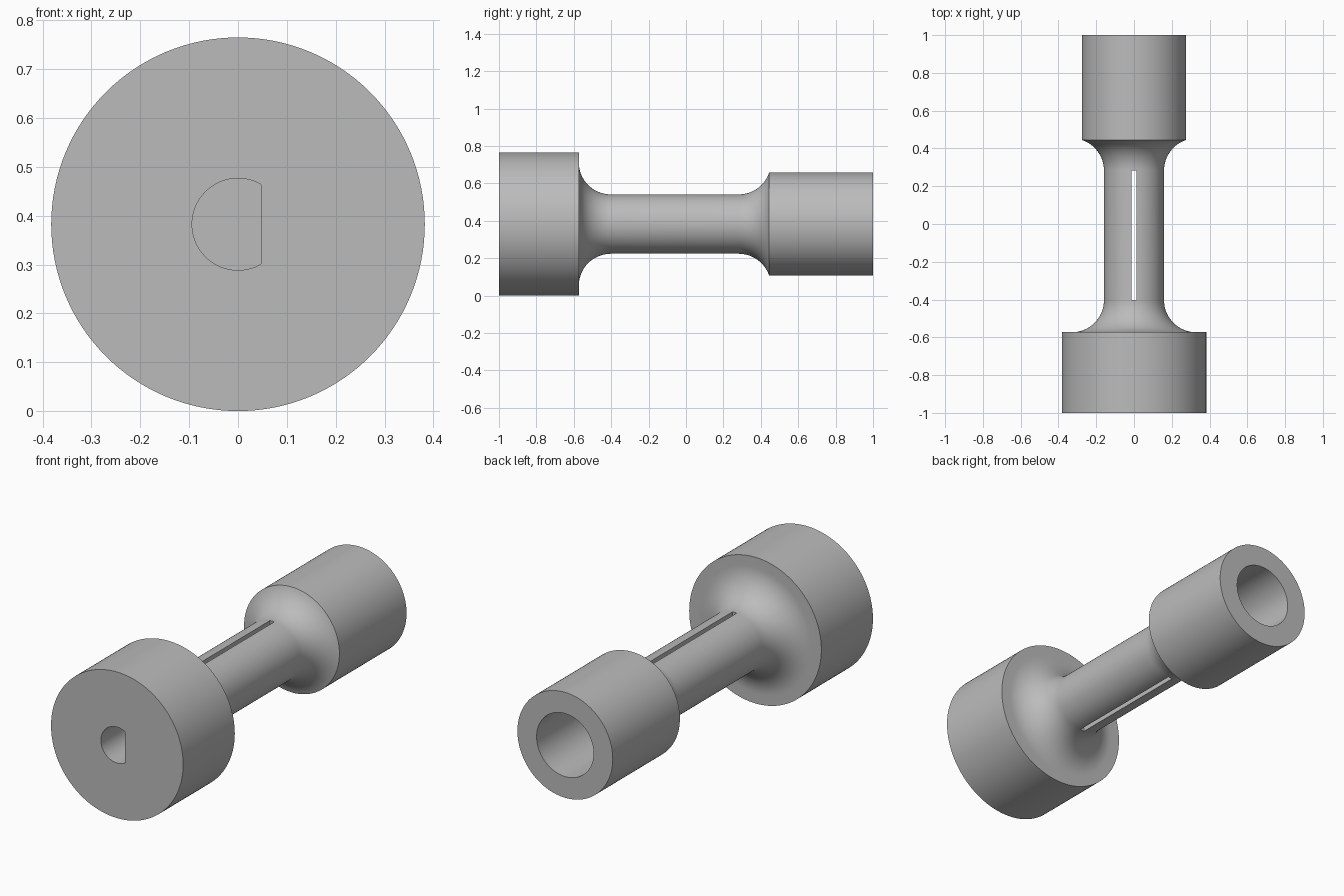
import bpy
import bmesh
from math import sin, cos, pi, acos, asin, radians
from mathutils import Vector, Matrix

cube = bpy.data.objects.get("Cube")
if cube:
    bpy.data.objects.remove(cube, do_unlink=True)

AXIS_Z = 0.3825          # height of the turning axis
FLANGE_R, SLEEVE_R, SHAFT_R = 0.3825, 0.276, 0.159
FILLET = 0.17
SLOT_Y = (-0.403, 0.283)  # straight run of the shaft
SEGMENTS = 128

grey = bpy.data.materials.new("plain_grey")
grey.use_nodes = True
colour = (0.5, 0.5, 0.5, 1)
grey.diffuse_color = colour
grey.node_tree.nodes["Principled BSDF"].inputs["Base Color"].default_value = colour


def make_object(name, bm):
    bmesh.ops.recalc_face_normals(bm, faces=bm.faces[:])
    mesh = bpy.data.meshes.new(name)
    bm.to_mesh(mesh)
    bm.free()
    mesh.materials.append(grey)
    obj = bpy.data.objects.new(name, mesh)
    bpy.context.collection.objects.link(obj)
    return obj


def turned(name, profile):
    """Revolve (radius, y) points about the axis and cap both ends."""
    bm = bmesh.new()
    verts = [bm.verts.new((r, y, AXIS_Z)) for r, y in profile]
    edges = [bm.edges.new(pair) for pair in zip(verts, verts[1:])]
    bmesh.ops.spin(bm, geom=verts + edges, cent=(0, 0, AXIS_Z), axis=(0, 1, 0),
                   angle=2 * pi, steps=SEGMENTS)
    bmesh.ops.remove_doubles(bm, verts=bm.verts[:], dist=1e-5)
    bmesh.ops.holes_fill(bm, edges=[e for e in bm.edges if e.is_boundary], sides=0)
    return make_object(name, bm)


def fillet(y, start, end, steps=20):
    """Concave arc; angle 0 touches the shaft at y."""
    angles = [start + (end - start) * i / steps for i in range(steps + 1)]
    return [(SHAFT_R + FILLET * (1 - cos(a)), y + FILLET * sin(a)) for a in angles]


def cut(target, cutter):
    cutter.hide_render = True
    mod = target.modifiers.new("cut", "BOOLEAN")
    mod.operation = "DIFFERENCE"
    mod.solver = "EXACT"
    mod.object = cutter
    bpy.context.view_layer.objects.active = target
    bpy.ops.object.modifier_apply(modifier=mod.name)
    bpy.data.objects.remove(cutter, do_unlink=True)


# Coupling body: flange, filleted shaft and bored sleeve
sleeve_angle = acos(1 - (SLEEVE_R - SHAFT_R) / FILLET)
profile = [(FLANGE_R, -1), (FLANGE_R, SLOT_Y[0] - FILLET)]
profile += fillet(SLOT_Y[0], -pi / 2, 0)
profile += fillet(SLOT_Y[1], 0, sleeve_angle)
profile += [(SLEEVE_R, 1), (0.165, 1), (0.165, 0.63)]
body = turned("coupling_body", profile)

# D-shaped socket in the flange, flat on the +x side
bm = bmesh.new()
flat = pi / 3
ring = [flat + (2 * pi - 2 * flat) * i / 64 for i in range(65)]
face = bm.faces.new([bm.verts.new((0.094 * cos(a), -1.1, AXIS_Z + 0.094 * sin(a)))
                     for a in ring])
depth = bmesh.ops.extrude_face_region(bm, geom=[face])
bmesh.ops.translate(bm, vec=(0, 0.5, 0),
                    verts=[v for v in depth["geom"] if isinstance(v, bmesh.types.BMVert)])
cut(body, make_object("socket_cutter", bm))

# Narrow slot straight down through the shaft
bm = bmesh.new()
middle = Vector((0, sum(SLOT_Y) / 2, AXIS_Z))
size = Matrix.Diagonal((0.025, SLOT_Y[1] - SLOT_Y[0], 0.6, 1))
bmesh.ops.create_cube(bm, size=1, matrix=Matrix.Translation(middle) @ size)
cut(body, make_object("slot_cutter", bm))

bpy.ops.object.select_all(action="DESELECT")
body.select_set(True)
bpy.context.view_layer.objects.active = body
bpy.ops.object.shade_smooth_by_angle(angle=radians(30))
